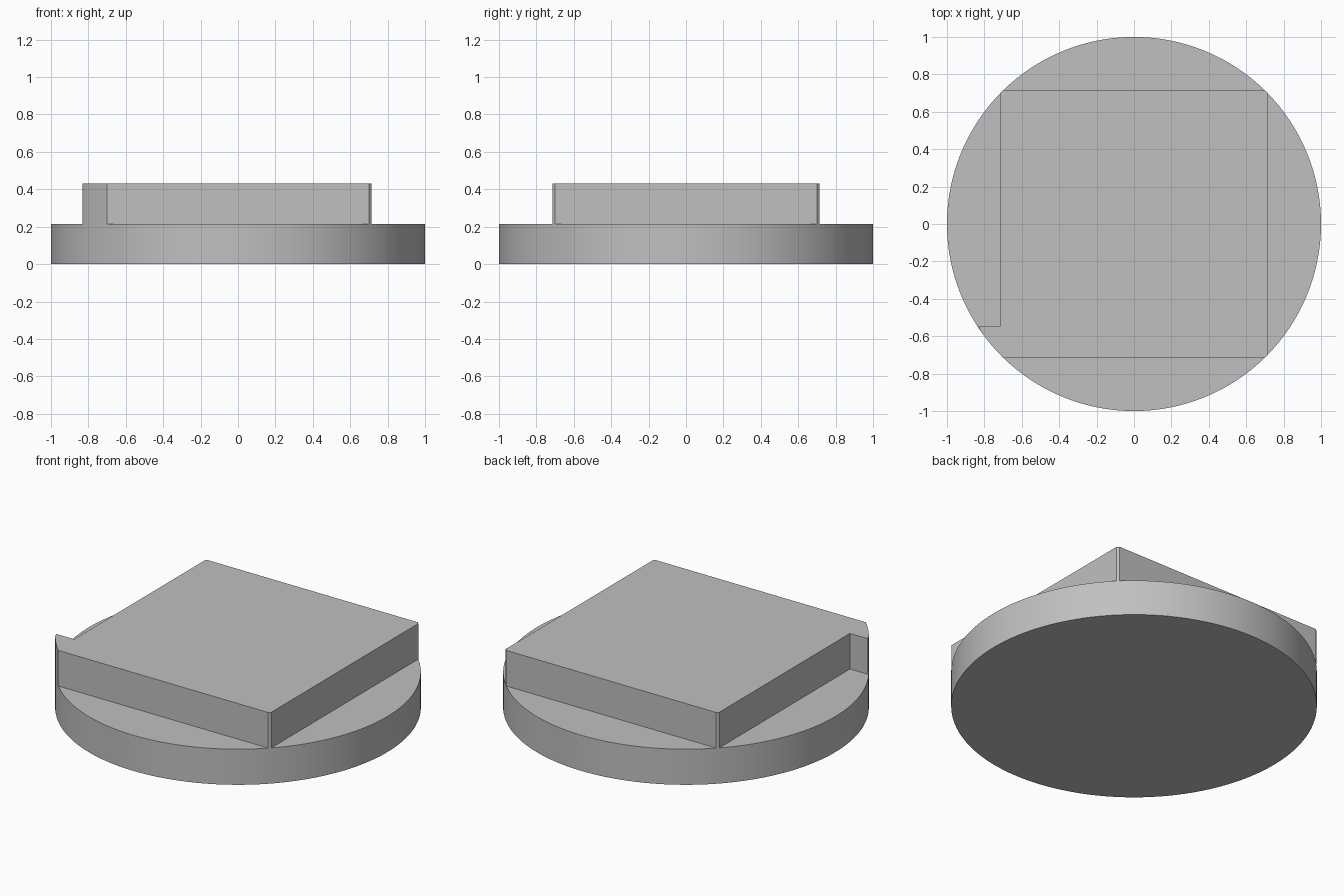
import bpy
import bmesh
from math import acos, cos, sin, pi, radians

cube = bpy.data.objects.get("Cube")
if cube:
    bpy.data.objects.remove(cube, do_unlink=True)

RADIUS = 1.0
LAYER = 0.215      # thickness of each layer
HALF = 0.713       # half width of the raised square
TAB_X, TAB_Y = -0.832, -0.545

grey = bpy.data.materials.new("plain grey")
grey.use_nodes = True
GREY = (0.53, 0.53, 0.53, 1)
grey.diffuse_color = GREY
grey.node_tree.nodes["Principled BSDF"].inputs["Base Color"].default_value = GREY


def arc(start, end, steps):
    return [(RADIUS * cos(start + (end - start) * i / steps),
             RADIUS * sin(start + (end - start) * i / steps))
            for i in range(steps + 1)]


def extruded(name, outline, bottom, height):
    """Solid with the given outline, standing on the bottom level."""
    bm = bmesh.new()
    base = bm.faces.new([bm.verts.new((x, y, bottom)) for x, y in outline])
    grown = bmesh.ops.extrude_face_region(bm, geom=[base], use_keep_orig=True)
    top = [v for v in grown["geom"] if isinstance(v, bmesh.types.BMVert)]
    bmesh.ops.translate(bm, verts=top, vec=(0, 0, height))
    bmesh.ops.recalc_face_normals(bm, faces=bm.faces)
    mesh = bpy.data.meshes.new(name)
    bm.to_mesh(mesh)
    bm.free()
    mesh.materials.append(grey)
    obj = bpy.data.objects.new(name, mesh)
    bpy.context.collection.objects.link(obj)
    bpy.ops.object.select_all(action="DESELECT")
    obj.select_set(True)
    bpy.context.view_layer.objects.active = obj
    bpy.ops.object.shade_smooth_by_angle(angle=radians(30))
    return obj


# Round base
extruded("round_base", arc(0, 2 * pi, 128)[:-1], 0, LAYER)

# Raised square: corners trimmed to the disc, one corner widened into a tab
trim = acos(HALF / RADIUS)
outline = []
for quarter in range(4):
    turn = quarter * pi / 2
    start, end = turn + trim, turn + pi / 2 - trim
    if quarter == 2:
        outline += [(-HALF, TAB_Y), (TAB_X, TAB_Y)]
        outline += arc(turn + radians(35), end, 8)
    else:
        outline += arc(start, end, 2)
extruded("raised_square", outline, LAYER, LAYER)
